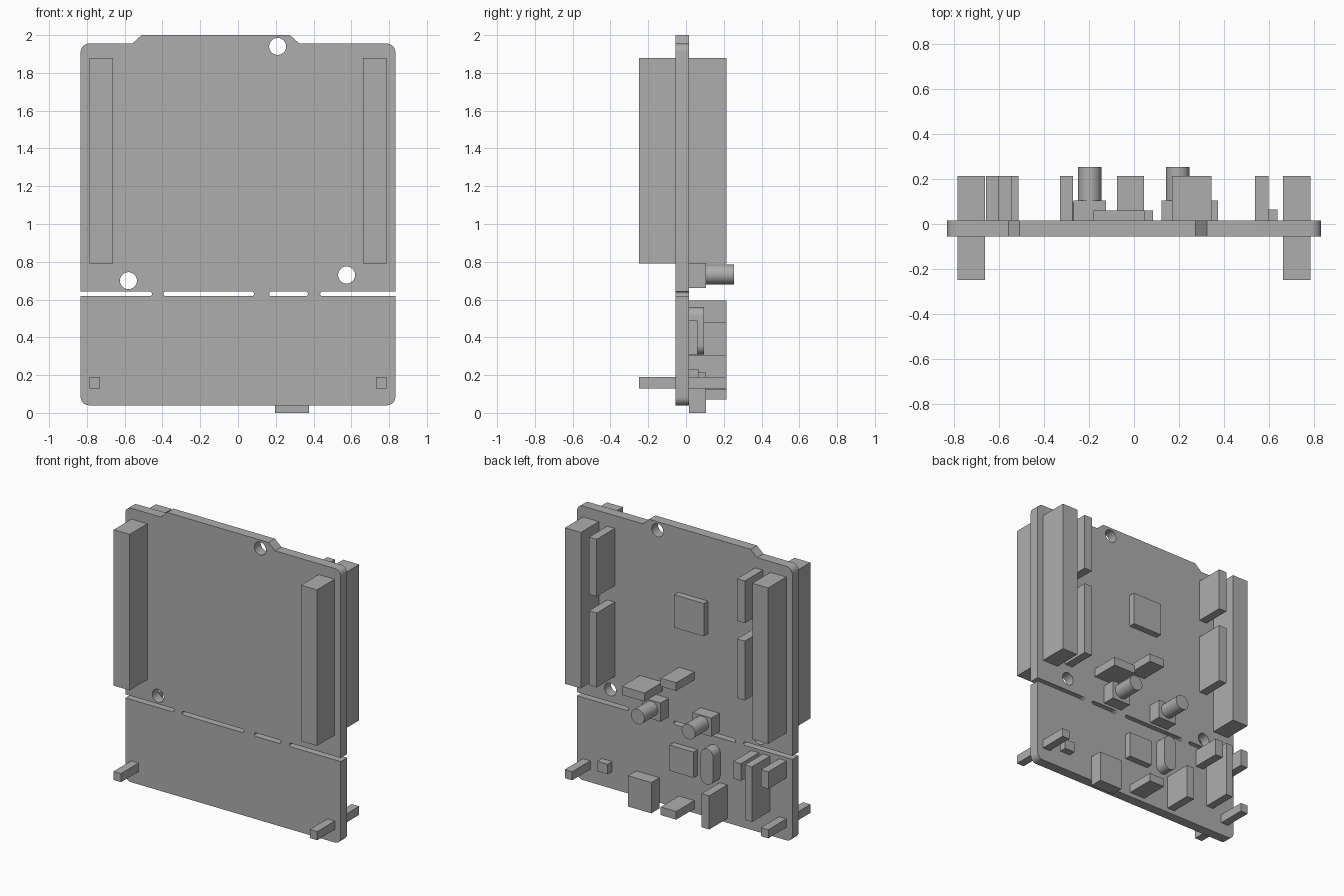
import bpy, bmesh
from math import cos, sin, pi, radians

cube = bpy.data.objects.get("Cube")
if cube:
    bpy.data.objects.remove(cube, do_unlink=True)

grey = bpy.data.materials.new("plain grey")
grey.use_nodes = True
grey.diffuse_color = (0.42, 0.42, 0.42, 1)
grey.node_tree.nodes["Principled BSDF"].inputs["Base Color"].default_value = (0.42, 0.42, 0.42, 1)

FRONT, BACK = -0.055, 0.015      # the two faces of the board
TALL = 0.215                     # reach of tall parts behind the board
PIN = -0.25                      # reach of parts in front of the board


def arc(cx, cz, r, start, end, steps=8):
    """Points along an arc in the x-z plane, angles in degrees."""
    angles = [radians(start + (end - start) * i / steps) for i in range(steps + 1)]
    return [(cx + r * cos(a), cz + r * sin(a)) for a in angles]


def prism(name, outline, y0, y1):
    """Extrude an x-z outline from y0 to y1."""
    bm = bmesh.new()
    face = bm.faces.new([bm.verts.new((x, y0, z)) for x, z in outline])
    moved = bmesh.ops.extrude_face_region(bm, geom=[face])["geom"]
    verts = [v for v in moved if isinstance(v, bmesh.types.BMVert)]
    bmesh.ops.translate(bm, vec=(0, y1 - y0, 0), verts=verts)
    bmesh.ops.recalc_face_normals(bm, faces=bm.faces)
    mesh = bpy.data.meshes.new(name)
    bm.to_mesh(mesh)
    bm.free()
    mesh.materials.append(grey)
    obj = bpy.data.objects.new(name, mesh)
    bpy.context.collection.objects.link(obj)
    return obj


def box(name, x0, x1, z0, z1, y1=TALL, y0=BACK):
    return prism(name, [(x0, z0), (x1, z0), (x1, z1), (x0, z1)], y0, y1)


def disc(name, x, z, r, y0, y1):
    return prism(name, arc(x, z, r, 0, 360, 32)[:-1], y0, y1)


def smooth(obj):
    bpy.ops.object.select_all(action='DESELECT')
    obj.select_set(True)
    bpy.context.view_layer.objects.active = obj
    bpy.ops.object.shade_smooth_by_angle(angle=radians(30))


# Board outline with rounded corners and a raised top tab
W, R, LOW, TOP = 0.833, 0.045, 0.04, 1.955
outline = (arc(-W + R, LOW + R, R, 180, 270) + arc(W - R, LOW + R, R, 270, 360)
           + arc(W - R, TOP - R, R, 0, 90)
           + [(0.325, TOP), (0.275, 2.0), (-0.51, 2.0), (-0.56, TOP)]
           + arc(-W + R, TOP - R, R, 90, 180))
board = prism("board", outline, FRONT, BACK)

# Break-off slots and mounting holes
cutters = []
S, SZ = 0.0125, 0.63
for x0, x1 in ((-0.95, -0.455), (-0.395, 0.085), (0.165, 0.37), (0.435, 0.95)):
    slot = arc(x0 + S, SZ, S, 90, 270) + arc(x1 - S, SZ, S, -90, 90)
    cutters.append(prism("slot_cutter", slot, FRONT - 0.1, BACK + 0.1))
for x, z in ((0.21, 1.94), (-0.58, 0.70), (0.575, 0.73)):
    cutters.append(disc("hole_cutter", x, z, 0.045, FRONT - 0.1, BACK + 0.1))
for cutter in cutters:
    cutter.hide_render = True
    mod = board.modifiers.new("cut", 'BOOLEAN')
    mod.operation, mod.solver, mod.object = 'DIFFERENCE', 'EXACT', cutter
    bpy.context.view_layer.objects.active = board
    bpy.ops.object.modifier_apply(modifier=mod.name)
    bpy.data.objects.remove(cutter, do_unlink=True)
smooth(board)

# Long edge headers and corner pins, on both faces and both sides
for side, word in ((1, "left"), (-1, "right")):
    for y0, y1, face in ((FRONT, PIN, "front"), (BACK, TALL, "back")):
        xs = sorted((side * 0.663, side * 0.786))
        box(f"{word}_{face}_long_header", *xs, 0.79, 1.88, y1, y0)
        xs = sorted((side * 0.73, side * 0.787))
        box(f"{word}_{face}_corner_pin", *xs, 0.13, 0.19, y1, y0)

# Inner socket strips
box("left_upper_socket", 0.54, 0.60, 1.465, 1.865)
box("left_lower_socket", 0.54, 0.60, 0.83, 1.35)
box("right_upper_socket", -0.605, -0.545, 1.585, 1.88)
box("right_lower_socket", -0.605, -0.545, 1.045, 1.46)

# Chips
box("main_chip", -0.18, 0.05, 1.32, 1.55, 0.06)
box("lower_chip", -0.10, 0.085, 0.31, 0.49, 0.06)
box("small_component", 0.56, 0.64, 0.16, 0.23, 0.065)

# Jumper headers
box("wide_jumper", 0.17, 0.345, 0.83, 0.89)
box("middle_jumper", -0.075, 0.045, 0.97, 1.027)
box("bottom_jumper", -0.075, 0.045, 0.07, 0.127)
box("tall_jumper", -0.33, -0.272, 0.07, 0.305)
box("side_jumper", -0.66, -0.605, 0.21, 0.595)
box("inner_side_jumper", -0.575, -0.515, 0.475, 0.595)
box("outer_side_jumper", -0.787, -0.73, 0.475, 0.595)

# Bottom port
box("port", 0.195, 0.375, 0.0, 0.215, 0.105)

# Push buttons
for x, word in ((0.195, "left"), (-0.197, "right")):
    box(f"{word}_button_base", x - 0.072, x + 0.072, 0.66, 0.79, 0.105)
    smooth(disc(f"{word}_button", x, 0.733, 0.052, 0.105, 0.255))

# Rounded crystal can
C = 0.048
crystal = arc(-0.228, 0.56 - C, C, 0, 180, 16) + arc(-0.228, 0.31 + C, C, 180, 360, 16)
smooth(prism("crystal_can", crystal, BACK, 0.095))
